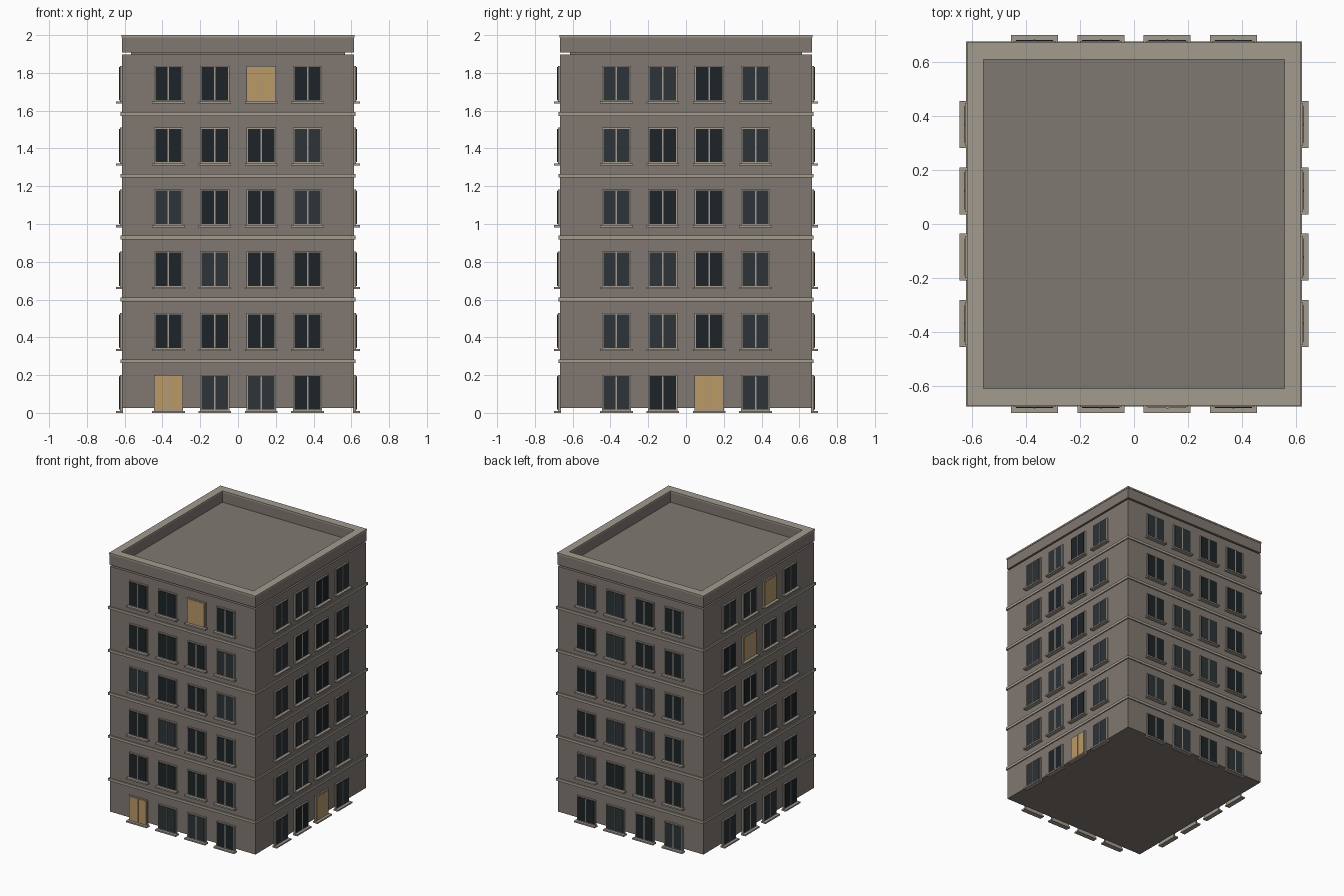
import bpy, bmesh, random
from math import pi
from mathutils import Matrix, Vector

if "Cube" in bpy.data.objects:
    bpy.data.objects.remove(bpy.data.objects["Cube"])

random.seed(4)
HX, HY = 0.614, 0.667          # wall half sizes
STOREY, FLOORS = 0.3275, 6
COLS = (-0.368, -0.123, 0.123, 0.368)


def material(name, rgb):
    m = bpy.data.materials.new(name)
    m.diffuse_color = (*rgb, 1)
    m.use_nodes = True
    m.node_tree.nodes["Principled BSDF"].inputs["Base Color"].default_value = m.diffuse_color
    return m


WALL = material("wall", (0.22, 0.19, 0.165))
TRIM = material("trim", (0.36, 0.33, 0.27))
ROOF = material("roof", (0.21, 0.195, 0.165))
DARK = material("dark_glass", (0.012, 0.017, 0.021))
DIM = material("dim_glass", (0.025, 0.033, 0.038))
LIT = material("lit_glass", (0.50, 0.32, 0.13))


def add_box(bm, lo, hi, matrix=Matrix()):
    lo, hi = Vector(lo), Vector(hi)
    m = matrix @ Matrix.Translation((lo + hi) / 2) @ Matrix.Diagonal((*(hi - lo), 1))
    bmesh.ops.create_cube(bm, size=1, matrix=m)


def finish(bm, name, mat):
    me = bpy.data.meshes.new(name)
    bm.to_mesh(me)
    bm.free()
    me.materials.append(mat)
    ob = bpy.data.objects.new(name, me)
    bpy.context.collection.objects.link(ob)
    return ob


def slab(name, hx, hy, z0, z1, mat):
    bm = bmesh.new()
    add_box(bm, (-hx, -hy, z0), (hx, hy, z1))
    return finish(bm, name, mat)


def ring(name, hx, hy, ix, iy, z0, z1, mat):
    """Rectangular frame with clean mitred corners."""
    bm = bmesh.new()
    corners = ((-1, -1), (1, -1), (1, 1), (-1, 1))
    loops = [[bm.verts.new((sx * a, sy * b, z)) for sx, sy in corners]
             for a, b, z in ((hx, hy, z0), (hx, hy, z1), (ix, iy, z1), (ix, iy, z0))]
    for k in range(4):
        p, q = loops[k], loops[(k + 1) % 4]
        for i in range(4):
            j = (i + 1) % 4
            bm.faces.new((p[i], p[j], q[j], q[i]))
    bmesh.ops.recalc_face_normals(bm, faces=bm.faces)
    return finish(bm, name, mat)


# Main body, floor bands, roof and parapet
slab("walls", HX, HY, 0.027, 1.897, WALL)
for k in range(1, FLOORS):
    z = 0.273 + STOREY * (k - 1)
    ring(f"floor_band_{k}", HX + 0.008, HY + 0.008, HX - 0.02, HY - 0.02,
         z - 0.01, z + 0.01, TRIM)
slab("roof_slab", HX - 0.047, HY - 0.053, 1.885, 1.913, ROOF)
ring("parapet", HX + 0.001, HY + 0.001, 0.558, 0.609, 1.909, 1.989, WALL)
ring("parapet_coping", HX + 0.004, HY + 0.004, 0.557, 0.608, 1.988, 2.0, TRIM)

# Glass pattern per side, bottom floor first: L lit, b dim, d dark, ? random
SIDES = {
    "front": (0, HY, ("Lbbd", "dddd", "dbdd", "bddb", "dddb", "ddLd")),
    "right": (pi / 2, HX, ("bdLb", "bbdb", "bbdb", "bddb", "bddb", "bbdb")),
    "back": (pi, HY, ("????",) * 6),
    "left": (-pi / 2, HX, ("????", "????", "????", "????", "??L?", "????")),
}
# Left side seen from outside runs from +y to -y
SIDES["left"] = (-pi / 2, HX, ("????",) * 4 + ("?L??", "??L?"))

for side, (angle, dist, rows) in SIDES.items():
    frames, sills = bmesh.new(), bmesh.new()
    panes = {"d": bmesh.new(), "b": bmesh.new(), "L": bmesh.new()}
    for floor, row in enumerate(rows):
        for x, code in zip(COLS, row):
            # Local frame: wall plane at y = 0, outwards is -y, sill bottom at z = 0
            m = (Matrix.Rotation(angle, 4, 'Z')
                 @ Matrix.Translation((x, -dist, STOREY * floor)))
            if code == "?":
                code = random.choice("db")
            add_box(sills, (-0.087, -0.032, 0), (0.087, 0.005, 0.011), m)
            add_box(frames, (-0.077, -0.011, 0.011), (0.077, 0.005, 0.2), m)
            add_box(frames, (-0.004, -0.016, 0.018), (0.004, -0.01, 0.193), m)
            add_box(panes[code], (-0.069, -0.014, 0.017), (0.069, -0.006, 0.194), m)
    finish(frames, f"{side}_window_frames", TRIM)
    finish(sills, f"{side}_window_sills", TRIM)
    for code, label, mat in (("d", "dark", DARK), ("b", "dim", DIM), ("L", "lit", LIT)):
        if panes[code].verts:
            finish(panes[code], f"{side}_{label}_glass", mat)
        else:
            panes[code].free()
